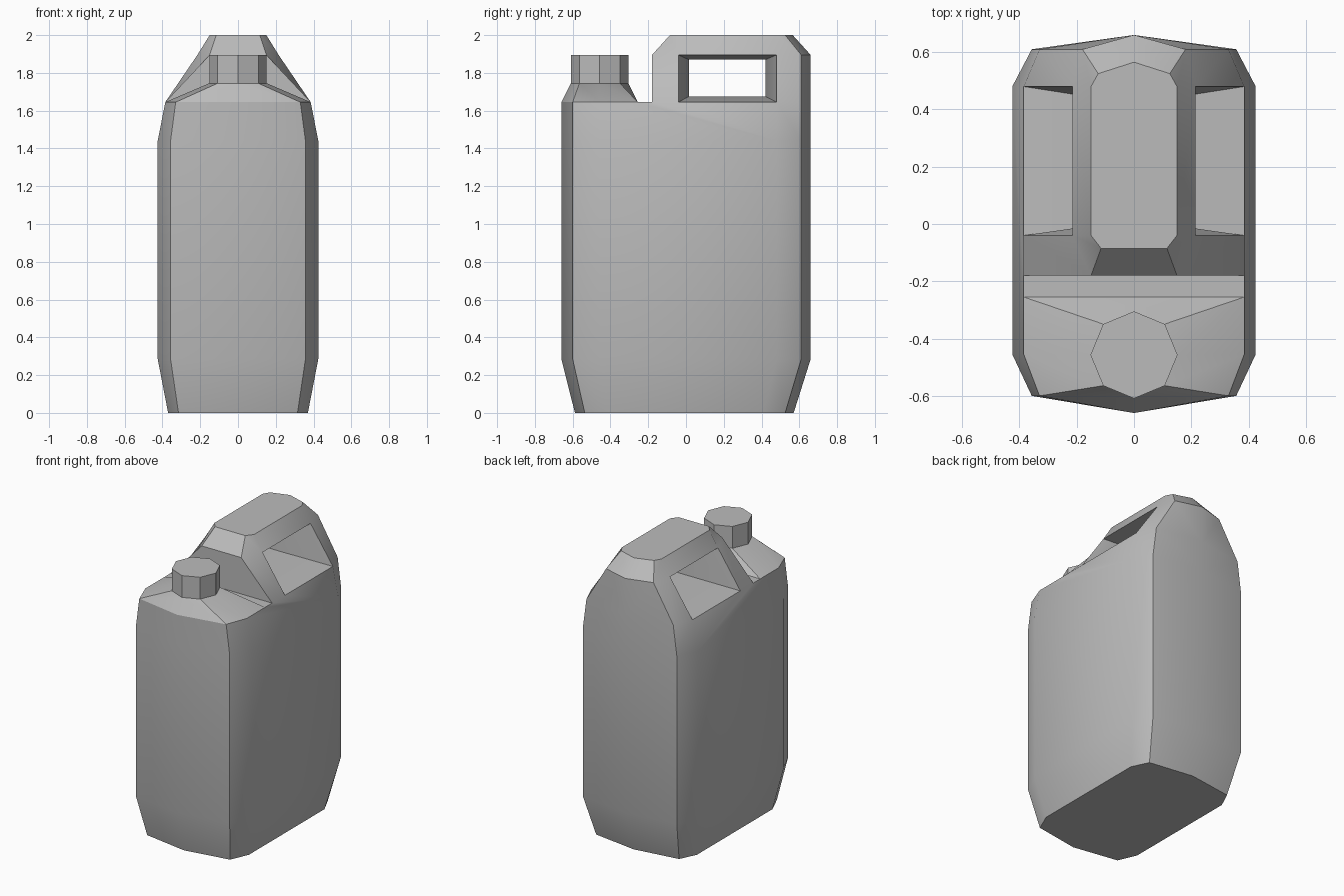
import bpy
import bmesh
import math

cube = bpy.data.objects.get("Cube")
if cube:
    bpy.data.objects.remove(cube, do_unlink=True)

grey = bpy.data.materials.new("grey_plastic")
grey.use_nodes = True
colour = (0.5, 0.5, 0.5, 1)
grey.diffuse_color = colour
grey.node_tree.nodes["Principled BSDF"].inputs["Base Color"].default_value = colour

bm = bmesh.new()


def face(points):
    """Add a face and its mirror image across x = 0."""
    for side in (1, -1):
        bm.faces.new([bm.verts.new((side * x, y, z)) for x, y, z in points])


def bridge(lower, upper, closed=False):
    """Join two matching rows of points with quads."""
    count = len(lower)
    for i in range(count if closed else count - 1):
        j = (i + 1) % count
        face([lower[i], lower[j], upper[j], upper[i]])


def level(z, outline):
    return [(x, y, z) for x, y in outline]


def half_section(z, side, corner, back, front):
    """Half outline, back to front; back and front hold centre, corner and side y."""
    xs = (0, corner, side)
    return level(z, list(zip(xs, back)) + list(zip(xs, front))[::-1])


SHOULDER, WINDOW_TOP, TOP = 1.645, 1.895, 2.0
COLLAR, CAP_Y, CAP_RADIUS = 1.745, -0.457, 0.152
back_y, front_y = (0.66, 0.61, 0.48), (-0.66, -0.6, -0.455)

# Container body, tapering at the foot and the shoulder
foot = half_section(0, 0.37, 0.315, (0.57, 0.525, 0.41), (-0.588, -0.536, -0.41))
low = half_section(0.285, 0.425, 0.357, back_y, front_y)
high = half_section(1.44, 0.425, 0.357, back_y, front_y)
rim = half_section(SHOULDER, 0.385, 0.33, back_y, front_y)
face(foot)
bridge(foot, low)
bridge(low, high)
bridge(high[:3], rim[:3])
bridge(high[3:], rim[3:])

# Side of the shoulder, sharing points with the window, handle and spout
win_back, win_front, grip_front, deck_front = level(
    SHOULDER, [(0.385, y) for y in (0.48, -0.04, -0.18, -0.255)])
face([high[3], high[2], win_back, win_front, grip_front, deck_front, rim[3]])

# Handle shell
grip_mid = level(WINDOW_TOP, [(0, 0.66), (0.18, 0.61), (0.215, 0.48),
                              (0.215, -0.04), (0.15, -0.18), (0, -0.18)])
grip_top = level(TOP, [(0, 0.565), (0.125, 0.525), (0.15, 0.48),
                       (0.15, -0.04), (0.115, -0.085), (0, -0.085)])
grip_centre = (0, -0.18, SHOULDER)
bridge(rim[:3], grip_mid[:3])
bridge([win_front, grip_front, grip_centre], grip_mid[3:])
bridge(grip_mid, grip_top)
face(grip_top)

# Hand opening, narrowing towards the middle
mouth = [win_back, win_front, grip_mid[3], grip_mid[2]]
waist = [(0, 0.42, 1.675), (0, 0.015, 1.675), (0, 0.015, 1.87), (0, 0.42, 1.87)]
bridge(mouth, waist, closed=True)

# Flat deck and sloping spout base
deck_centre = (0, -0.255, SHOULDER)
face([grip_centre, grip_front, deck_front, deck_centre])
collar = []
for i in range(5):
    a = math.radians(45 * i)
    collar.append((CAP_RADIUS * math.sin(a), CAP_Y + CAP_RADIUS * math.cos(a), COLLAR))
bridge([deck_centre, deck_front] + rim[3:], collar)
face(collar)

bmesh.ops.remove_doubles(bm, verts=bm.verts, dist=0.0005)
bmesh.ops.recalc_face_normals(bm, faces=bm.faces)
mesh = bpy.data.meshes.new("container_body")
bm.to_mesh(mesh)
bm.free()
body = bpy.data.objects.new("container_body", mesh)
bpy.context.collection.objects.link(body)

# Eight-sided cap
bpy.ops.mesh.primitive_cylinder_add(
    vertices=8, radius=CAP_RADIUS, depth=WINDOW_TOP - COLLAR,
    location=(0, CAP_Y, (WINDOW_TOP + COLLAR) / 2))
cap = bpy.context.object
cap.name = "spout_cap"

for part in (body, cap):
    part.data.materials.append(grey)
    part.select_set(True)
bpy.context.view_layer.objects.active = body
bpy.ops.object.shade_smooth_by_angle(angle=math.radians(30))
